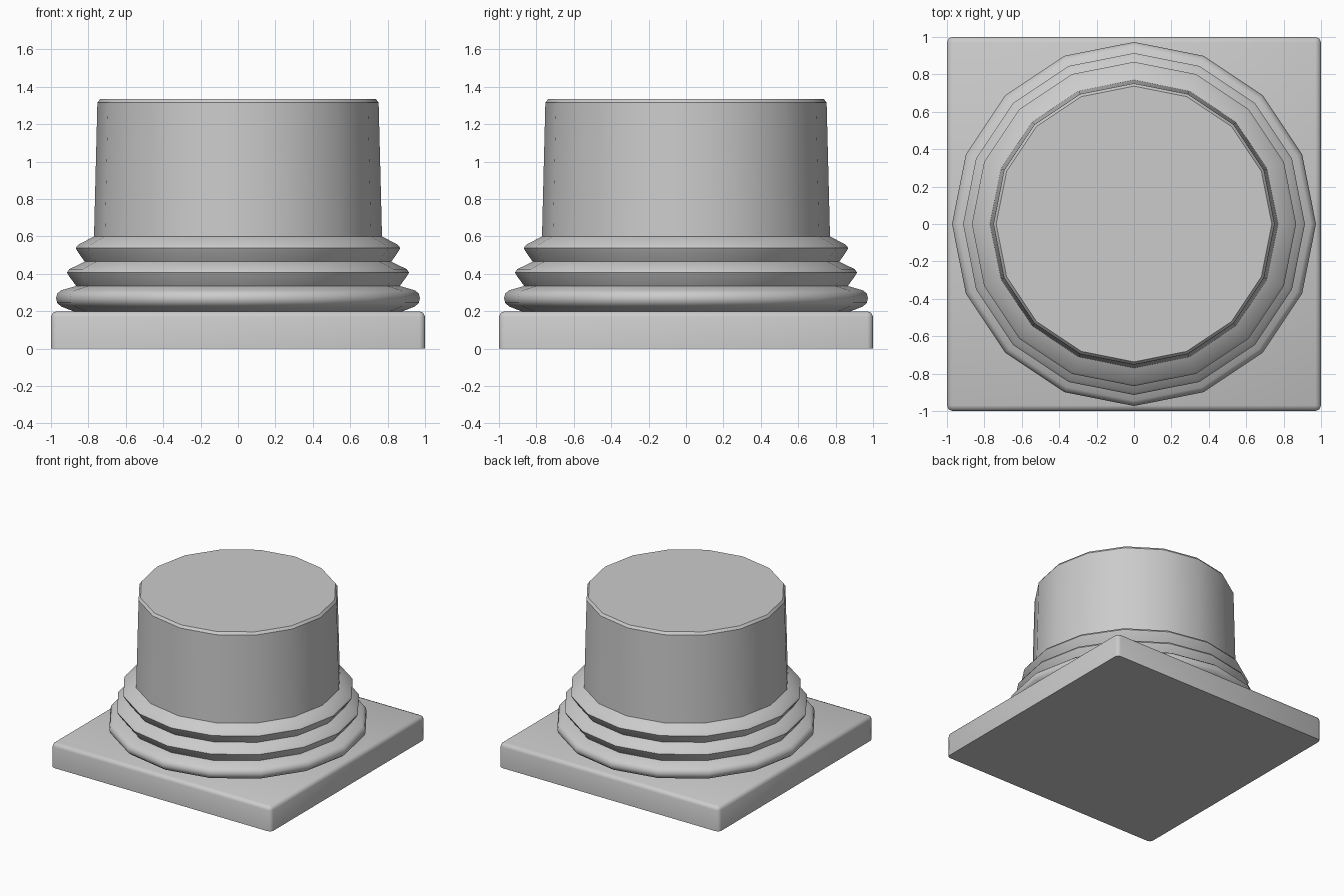
import bpy, bmesh, math

if "Cube" in bpy.data.objects:
    bpy.data.objects.remove(bpy.data.objects["Cube"])

SIDES = 16


def finish(name, bm, angle):
    """Turn a bmesh into a named object, smooth below the given angle."""
    bmesh.ops.recalc_face_normals(bm, faces=bm.faces)
    mesh = bpy.data.meshes.new(name)
    bm.to_mesh(mesh)
    bm.free()
    obj = bpy.data.objects.new(name, mesh)
    bpy.context.collection.objects.link(obj)
    bpy.ops.object.select_all(action='DESELECT')
    obj.select_set(True)
    bpy.context.view_layer.objects.active = obj
    bpy.ops.object.shade_smooth_by_angle(angle=math.radians(angle))
    return obj


def lathe(name, profile, angle, cap_bottom=False, cap_top=False):
    """Sweep (radius, height) points around z."""
    bm = bmesh.new()
    rings = []
    for r, z in profile:
        rings.append([bm.verts.new((r * math.cos(math.tau * i / SIDES),
                                    r * math.sin(math.tau * i / SIDES), z))
                      for i in range(SIDES)])
    for low, high in zip(rings, rings[1:]):
        for i in range(SIDES):
            j = (i + 1) % SIDES
            bm.faces.new((low[i], low[j], high[j], high[i]))
    if cap_bottom:
        bm.faces.new(rings[0][::-1])
    if cap_top:
        bm.faces.new(rings[-1])
    return finish(name, bm, angle)


# Square plinth, chamfered everywhere except along the ground
bm = bmesh.new()
bmesh.ops.create_cube(bm, size=1)
bmesh.ops.scale(bm, vec=(2, 2, 0.2), verts=bm.verts)
bmesh.ops.translate(bm, vec=(0, 0, 0.1), verts=bm.verts)
edges = [e for e in bm.edges if any(v.co.z > 0.1 for v in e.verts)]
bmesh.ops.bevel(bm, geom=edges, offset=0.03, segments=2, profile=0.5,
                affect='EDGES')
finish("plinth", bm, 50)

# Three stacked mouldings
lathe("lower_moulding", [(0.88, 0.2), (0.945, 0.225), (0.967, 0.245), (0.973, 0.27),
                         (0.966, 0.295), (0.945, 0.312), (0.865, 0.335)], 50)
lathe("middle_moulding", [(0.865, 0.335), (0.905, 0.39), (0.914, 0.408),
                          (0.902, 0.425), (0.82, 0.465)], 50)
lathe("upper_moulding", [(0.82, 0.465), (0.858, 0.52), (0.867, 0.538),
                         (0.855, 0.555), (0.77, 0.6)], 50)

# Tapered column shaft with a chamfered rim
lathe("shaft", [(0.77, 0.6), (0.752, 1.315), (0.737, 1.335)], 30, cap_top=True)
